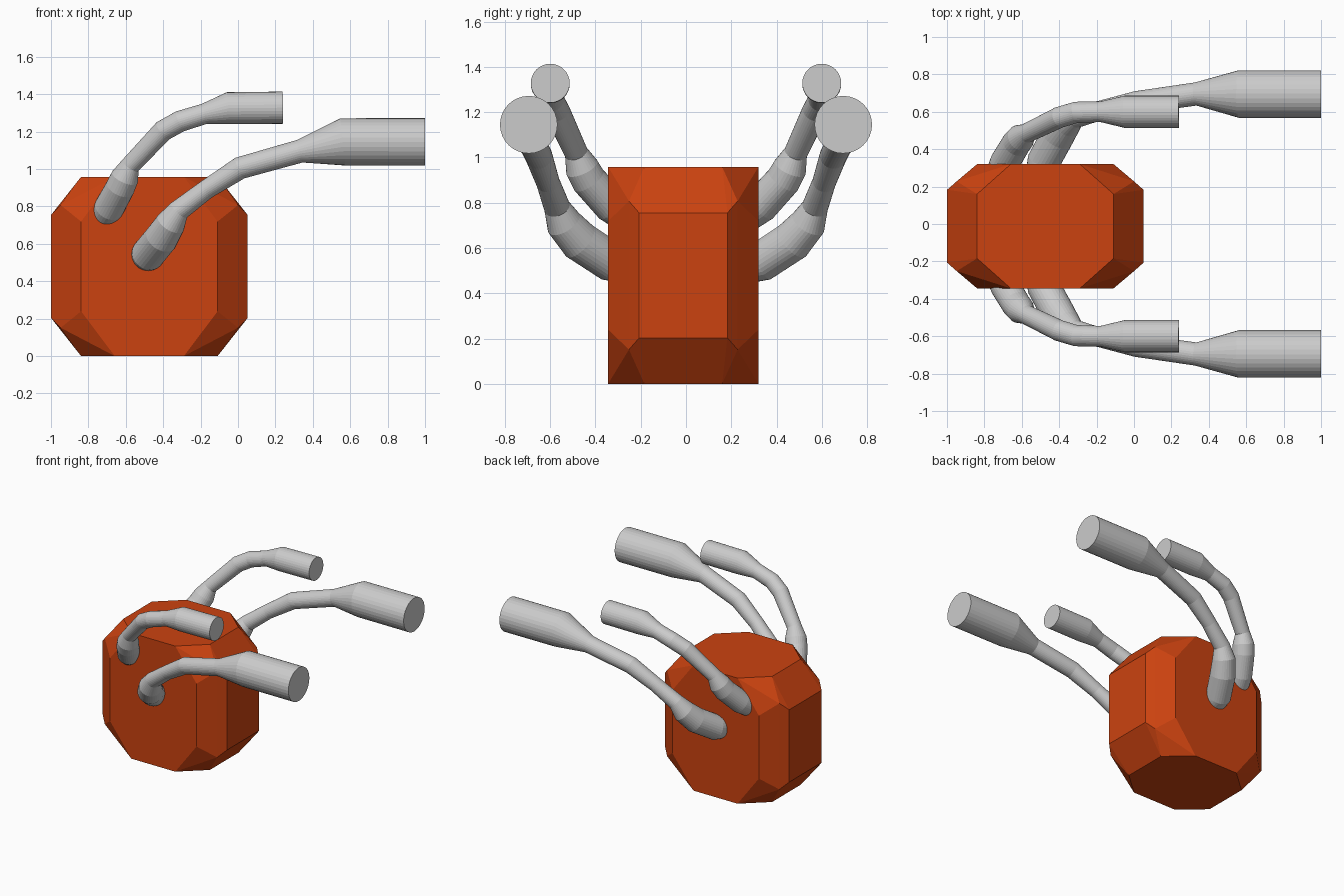
import bpy, bmesh, math
from mathutils import Vector

if "Cube" in bpy.data.objects:
    bpy.data.objects.remove(bpy.data.objects["Cube"])

SIDES = 32


def finish(bm, name, material=None):
    bmesh.ops.recalc_face_normals(bm, faces=bm.faces[:])
    mesh = bpy.data.meshes.new(name)
    bm.to_mesh(mesh)
    bm.free()
    obj = bpy.data.objects.new(name, mesh)
    bpy.context.collection.objects.link(obj)
    if material:
        mesh.materials.append(material)
    return obj


def body(material):
    # Block with chamfered edges and cut corners: one corner mirrored to all eight
    center = Vector((-0.474, -0.012, 0.479))
    corner = [(0.185, 0.332, 0.479), (0.365, 0.172, 0.479), (0.365, 0.332, 0.24),
              (0.474, 0.240, 0.328), (0.525, 0.195, 0.276)]
    bm = bmesh.new()
    for sx in (-1, 1):
        for sy in (-1, 1):
            for sz in (-1, 1):
                for x, y, z in corner:
                    bm.verts.new(center + Vector((x * sx, y * sy, z * sz)))
    bmesh.ops.convex_hull(bm, input=bm.verts[:])
    bmesh.ops.dissolve_limit(bm, angle_limit=math.radians(1),
                             verts=bm.verts[:], edges=bm.edges[:])
    return finish(bm, "body", material)


def arm(name, stations, side):
    # Round tube through (x, y, z, radius) stations, capped flat at both ends
    pts = [Vector((x, y * side, z)) for x, y, z, r in stations]
    bm = bmesh.new()
    rings = []
    normal = None
    for i, p in enumerate(pts):
        before = (p - pts[i - 1]).normalized() if i else Vector()
        after = (pts[i + 1] - p).normalized() if i + 1 < len(pts) else Vector()
        tangent = (before + after).normalized()
        if normal is None:
            normal = tangent.orthogonal()
        normal = (normal - tangent * normal.dot(tangent)).normalized()
        binormal = tangent.cross(normal)
        ring = []
        for k in range(SIDES):
            a = 2 * math.pi * k / SIDES
            offset = normal * math.cos(a) + binormal * math.sin(a)
            ring.append(bm.verts.new(p + offset * stations[i][3]))
        rings.append(ring)
    for a, b in zip(rings, rings[1:]):
        for k in range(SIDES):
            n = (k + 1) % SIDES
            bm.faces.new((a[k], a[n], b[n], b[k]))
    bm.faces.new(rings[0])
    bm.faces.new(rings[-1])
    return finish(bm, name)


orange = bpy.data.materials.new("orange")
orange.diffuse_color = (0.60, 0.055, 0.005, 1)
orange.use_nodes = True
orange.node_tree.nodes["Principled BSDF"].inputs["Base Color"].default_value = orange.diffuse_color
body(orange)

# Arm paths: shoulder, collar, thin neck, bend, flared end
upper = [(-0.72, 0.26, 0.74, 0.075), (-0.69, 0.33, 0.79, 0.08),
         (-0.63, 0.43, 0.90, 0.078), (-0.605, 0.46, 0.955, 0.075),
         (-0.575, 0.485, 1.02, 0.052), (-0.40, 0.57, 1.205, 0.057),
         (-0.31, 0.597, 1.255, 0.057), (-0.18, 0.60, 1.295, 0.055),
         (-0.05, 0.60, 1.325, 0.086), (0.24, 0.60, 1.328, 0.086)]
lower = [(-0.50, 0.22, 0.52, 0.085), (-0.48, 0.34, 0.545, 0.09),
         (-0.41, 0.47, 0.63, 0.09), (-0.36, 0.54, 0.71, 0.08),
         (-0.315, 0.57, 0.78, 0.058), (-0.17, 0.61, 0.89, 0.052),
         (0.01, 0.65, 1.005, 0.06), (0.33, 0.695, 1.095, 0.062),
         (0.56, 0.695, 1.145, 0.127), (1.00, 0.695, 1.145, 0.127)]

for label, side in (("front", -1), ("back", 1)):
    arm(f"upper_arm_{label}", upper, side)
    arm(f"lower_arm_{label}", lower, side)
